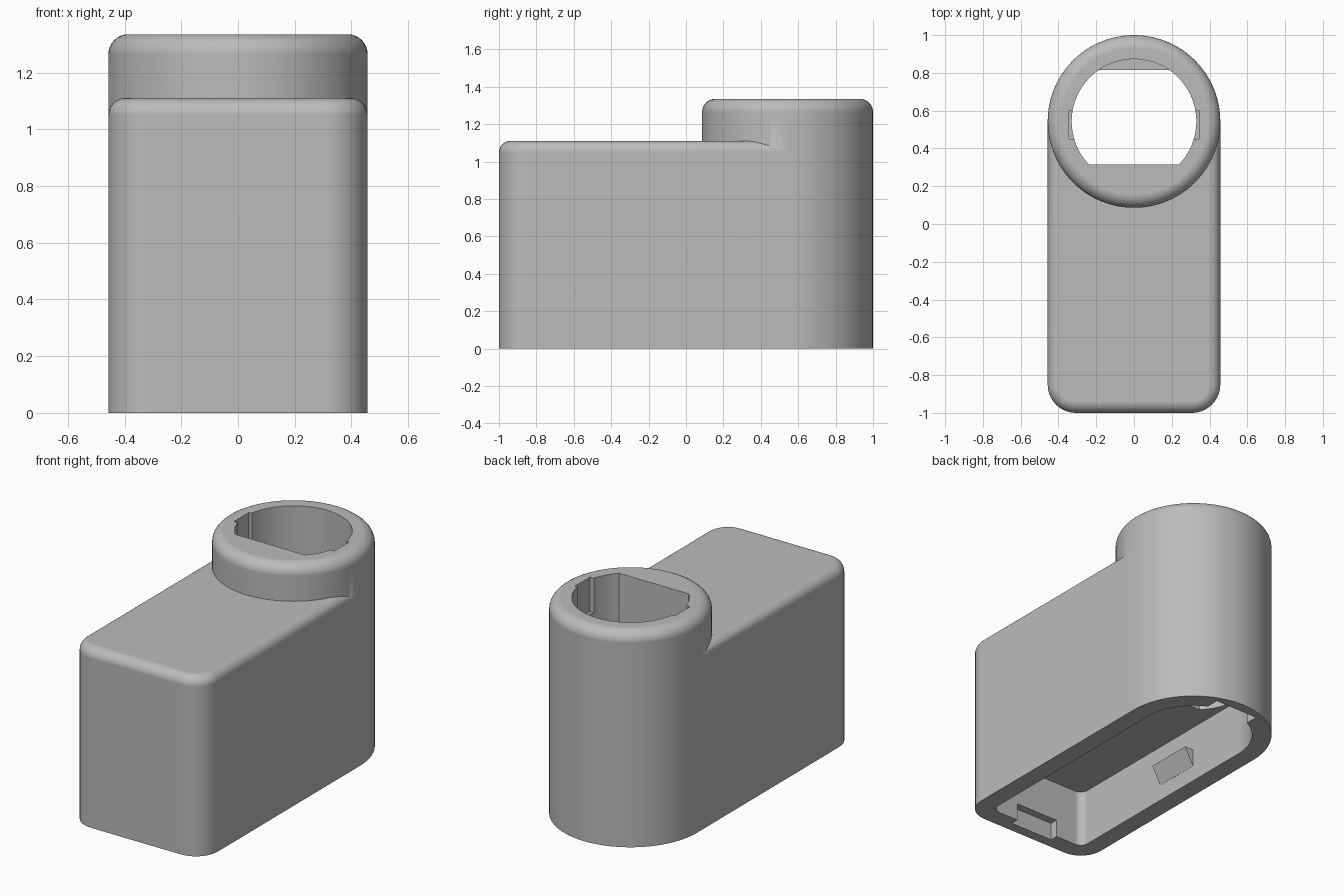
import bpy, bmesh
from math import sin, cos, pi, radians, sqrt, asin

if "Cube" in bpy.data.objects:
    bpy.data.objects.remove(bpy.data.objects["Cube"])

HALF = 0.457            # outer half width and barrel radius
BARREL_Y = 1 - HALF     # barrel axis
INNER = 0.343           # cavity half width
BORE = 0.33
CEILING = 0.36

grey = bpy.data.materials.new("plain_grey")
grey.use_nodes = True
grey.diffuse_color = (0.5, 0.5, 0.5, 1)
grey.node_tree.nodes["Principled BSDF"].inputs["Base Color"].default_value = (0.5, 0.5, 0.5, 1)


def arc(cx, cy, r, start, end, steps):
    """Points on an arc, angles in degrees, counter-clockwise."""
    angles = [radians(start + (end - start) * i / steps) for i in range(steps + 1)]
    return [(cx + r * cos(a), cy + r * sin(a)) for a in angles]


def loft(name, rings):
    """Closed solid through rings of (outline, z)."""
    bm = bmesh.new()
    loops = [[bm.verts.new((x, y, z)) for x, y in pts] for pts, z in rings]
    for low, high in zip(loops, loops[1:]):
        for i in range(len(low)):
            j = (i + 1) % len(low)
            bm.faces.new((low[i], low[j], high[j], high[i]))
    bm.faces.new(loops[0][::-1])
    bm.faces.new(loops[-1])
    bmesh.ops.recalc_face_normals(bm, faces=bm.faces)
    mesh = bpy.data.meshes.new(name)
    bm.to_mesh(mesh)
    bm.free()
    mesh.materials.append(grey)
    obj = bpy.data.objects.new(name, mesh)
    bpy.context.collection.objects.link(obj)
    return obj


def rounded_top(name, outline, height, radius, steps=8):
    """Upright solid whose upper rim is rounded over."""
    rings = [(outline(0), 0)]
    for i in range(steps + 1):
        a = pi / 2 * i / steps
        rings.append((outline(radius * (1 - cos(a))), height - radius * (1 - sin(a))))
    return loft(name, rings)


def prism(name, pts, z0, z1):
    return loft(name, [(pts, z0), (pts, z1)])


def box(name, x0, x1, y0, y1, z0, z1):
    return prism(name, [(x0, y0), (x1, y0), (x1, y1), (x0, y1)], z0, z1)


def combine(target, tool, operation):
    """Apply a boolean and discard the tool."""
    tool.hide_render = True
    mod = target.modifiers.new("boolean", 'BOOLEAN')
    mod.operation, mod.solver, mod.object = operation, 'EXACT', tool
    bpy.context.view_layer.objects.active = target
    bpy.ops.object.modifier_apply(modifier=mod.name)
    bpy.data.objects.remove(tool)


def body_outline(inset):
    w, r, back = HALF - inset, 0.15 - inset, BARREL_Y - 0.002
    return (arc(-HALF + 0.15, -0.85, r, 180, 270, 10)
            + arc(HALF - 0.15, -0.85, r, 270, 360, 10) + [(w, back), (-w, back)])


def barrel_outline(inset):
    return arc(0, BARREL_Y, HALF - inset, 0, 360, 96)[:-1]


# Outer shell: long body merged with the taller round barrel
housing = rounded_top("housing", body_outline, 1.11, 0.06)
combine(housing, rounded_top("barrel", barrel_outline, 1.335, 0.07), 'UNION')

# Underside cavity following the outer wall
cavity = (arc(-INNER + 0.05, -0.835, 0.05, 180, 270, 6)
          + arc(INNER - 0.05, -0.835, 0.05, 270, 360, 6)
          + arc(0, BARREL_Y, INNER, 0, 180, 48))
combine(housing, prism("cavity", cavity, -0.1, CEILING), 'DIFFERENCE')

# Bore with a flat front wall, and a ledge low down at the back
front_cut = -(180 / pi) * asin((BARREL_Y - 0.315) / BORE)
back_cut = (180 / pi) * asin((0.815 - BARREL_Y) / BORE)
upper_bore = arc(0, BARREL_Y, BORE, front_cut, 180 - front_cut, 64)
lower_bore = (arc(0, BARREL_Y, BORE, front_cut, back_cut, 24)
              + arc(0, BARREL_Y, BORE, 180 - back_cut, 180 - front_cut, 24))
combine(housing, prism("upper_bore", upper_bore, CEILING + 0.1, 1.5), 'DIFFERENCE')
combine(housing, prism("lower_bore", lower_bore, CEILING - 0.05, CEILING + 0.15), 'DIFFERENCE')

# Key slots on both sides of the bore
combine(housing, box("key_slots", -INNER, INNER, 0.45, 0.6, 1.12, 1.5), 'DIFFERENCE')

# Notches in the bottom rim, front and back
for y0, y1 in ((-0.935, -0.8), (0.8, 0.935)):
    combine(housing, box("rim_notch", -0.15, 0.15, y0, y1, -0.1, 0.11), 'DIFFERENCE')

# Snap wedges on the cavity side walls, flush below and proud above
for side in (-1, 1):
    wall, tip = side * (INNER + 0.03), side * (INNER - 0.06)
    flush = side * (INNER - 0.001)
    lower = [(wall, -0.17), (flush, -0.17), (flush, 0.13), (wall, 0.13)]
    upper = [(wall, -0.17), (tip, -0.17), (tip, 0.13), (wall, 0.13)]
    combine(housing, loft("snap_wedge", [(lower, 0.1), (upper, 0.21)]), 'UNION')

# Smooth shading with crisp edges
bpy.ops.object.select_all(action='DESELECT')
housing.select_set(True)
bpy.context.view_layer.objects.active = housing
bpy.ops.object.shade_smooth_by_angle(angle=radians(30))
weighted = housing.modifiers.new("weighted_normals", 'WEIGHTED_NORMAL')
weighted.keep_sharp = True
